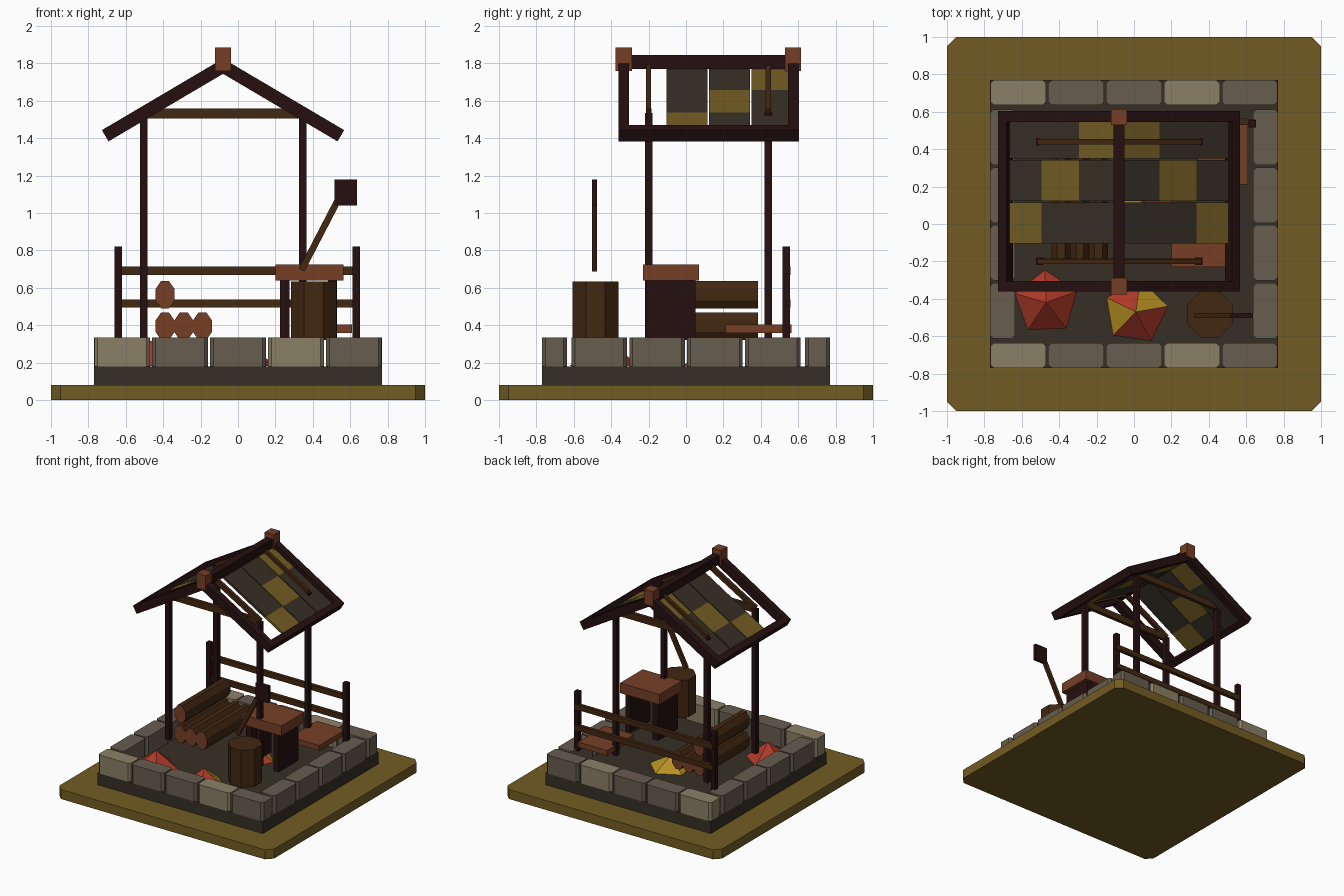
import bpy, bmesh, math
from mathutils import Matrix, Vector

if "Cube" in bpy.data.objects:
    bpy.data.objects.remove(bpy.data.objects["Cube"])

def mat(name, rgb):
    m = bpy.data.materials.new(name)
    lin = [((c / 255 + 0.055) / 1.055) ** 2.4 for c in rgb]
    m.diffuse_color = (*lin, 1)
    m.use_nodes = True
    m.node_tree.nodes["Principled BSDF"].inputs["Base Color"].default_value = m.diffuse_color
    return m

OLIVE = mat("olive", (114, 92, 35))
FLOOR = mat("dark_slate", (54, 47, 37))
STONE = mat("stone", (103, 93, 79))
PALE = mat("pale_stone", (139, 128, 103))
DARK = mat("dark_wood", (38, 16, 16))
BROWN = mat("brown_wood", (66, 39, 17))
RUST = mat("cut_wood", (118, 62, 38))
RED = mat("red_leaf", (175, 58, 40))
YELLOW = mat("yellow_leaf", (184, 144, 34))

def finish(name, bm, mats):
    bmesh.ops.recalc_face_normals(bm, faces=bm.faces)
    me = bpy.data.meshes.new(name)
    bm.to_mesh(me)
    bm.free()
    for m in mats:
        me.materials.append(m)
    ob = bpy.data.objects.new(name, me)
    bpy.context.collection.objects.link(ob)
    return ob

def box(name, x0, x1, y0, y1, z0, z1, m, chamfer=0):
    """Axis-aligned box; chamfer cuts the upright edges."""
    bm = bmesh.new()
    bmesh.ops.create_cube(bm, size=1)
    bmesh.ops.scale(bm, vec=(x1 - x0, y1 - y0, z1 - z0), verts=bm.verts)
    if chamfer:
        up = [e for e in bm.edges if abs(e.verts[0].co.z - e.verts[1].co.z) > 1e-4]
        bmesh.ops.bevel(bm, geom=up, offset=chamfer, segments=1, affect='EDGES')
    bmesh.ops.translate(bm, vec=((x0 + x1) / 2, (y0 + y1) / 2, (z0 + z1) / 2), verts=bm.verts)
    return finish(name, bm, [m])

def bar(name, p, q, y0, y1, thick, m):
    """Sloping bar between two (x, z) points, spanning y0..y1."""
    dx, dz = q[0] - p[0], q[1] - p[1]
    bm = bmesh.new()
    bmesh.ops.create_cube(bm, size=1)
    bmesh.ops.scale(bm, vec=(math.hypot(dx, dz), y1 - y0, thick), verts=bm.verts)
    M = Matrix.Translation(((p[0] + q[0]) / 2, (y0 + y1) / 2, (p[1] + q[1]) / 2)) \
        @ Matrix.Rotation(-math.atan2(dz, dx), 4, 'Y')
    bmesh.ops.transform(bm, matrix=M, verts=bm.verts)
    return finish(name, bm, [m])

# ground slab and plinth
box("ground_slab", -1, 1, -1, 1, 0, 0.08, OLIVE, 0.05)
box("plinth", -0.77, 0.77, -0.77, 0.77, 0.08, 0.18, FLOOR)

# ring of stone blocks
for s, side in ((-1, "front"), (1, "back")):
    for i in range(5):
        c = -0.619 + i * 0.3095
        y = s * 0.703
        box(f"{side}_block_{i}", c - 0.149, c + 0.149, y - 0.067, y + 0.067, 0.18, 0.335,
            PALE if i in (0, 3) else STONE, 0.018)
for s, side in ((-1, "left"), (1, "right")):
    for i in range(4):
        c = -0.4635 + i * 0.309
        x = s * 0.703
        box(f"{side}_block_{i}", x - 0.067, x + 0.067, c - 0.1485, c + 0.1485, 0.18, 0.335, STONE, 0.018)

# shelter frame
CX, G = -0.08, 0.32
for y, end in ((-0.2, "front"), (0.44, "back")):
    for s in (-1, 1):
        x = CX + s * 0.425
        box(f"{end}_post", x - 0.02, x + 0.02, y - 0.02, y + 0.02, G, 1.535, DARK)
        bar(f"{end}_inner_rafter", (CX, 1.785), (CX + s * 0.43, 1.54), y - 0.014, y + 0.014, 0.04, BROWN)
    box(f"{end}_tie_beam", CX - 0.425, CX + 0.425, y - 0.015, y + 0.015, 1.505, 1.56, BROWN)
SLOPE = 0.59
for s in (-1, 1):
    for y0, y1 in ((-0.36, -0.305), (0.545, 0.605)):
        bar("gable_rafter", (CX, 1.785), (CX + s * 0.63, 1.785 - 0.63 * SLOPE), y0, y1, 0.07, DARK)
    bar("eave_beam", (CX + s * 0.585, 1.785 - 0.585 * SLOPE), (CX + s * 0.63, 1.785 - 0.63 * SLOPE),
        -0.36, 0.605, 0.07, DARK)
box("ridge_beam", CX - 0.03, CX + 0.03, -0.36, 0.6, 1.77, 1.845, DARK)
for y in (-0.333, 0.573):
    box("ridge_cap", CX - 0.042, CX + 0.042, y - 0.043, y + 0.043, 1.76, 1.885, RUST)

# roof tiles: three rows of three on each slope, one olive tile on the diagonal
for s in (-1, 1):
    for r, (y0, y1) in enumerate(((-0.105, 0.115), (0.123, 0.342), (0.35, 0.55))):
        for c in range(3):
            d0, d1 = 0.01 + c * 0.2 , 0.01 + (c + 1) * 0.2
            bar("roof_tile", (CX + s * d0, 1.772 - d0 * SLOPE), (CX + s * d1, 1.772 - d1 * SLOPE),
                y0, y1, 0.02, OLIVE if c == 2 - r else FLOOR)

# back fence
for x in (-0.64, 0.633):
    box("fence_post", x - 0.02, x + 0.02, 0.517, 0.555, G, 0.82, DARK)
for z in (0.517, 0.692):
    box("fence_rail", -0.64, 0.65, 0.53, 0.56, z - 0.022, z + 0.022, BROWN)

# work table and low plank
box("table_top", 0.2, 0.565, -0.23, 0.07, 0.64, 0.725, RUST)
for x in (0.25, 0.505):
    box("table_leg", x - 0.025, x + 0.025, -0.215, 0.05, G, 0.64, DARK)
box("low_plank", 0.34, 0.61, 0.21, 0.565, 0.36, 0.405, RUST)

# chopping stump
bm = bmesh.new()
bmesh.ops.create_cone(bm, cap_ends=True, segments=8, radius1=0.133, radius2=0.133, depth=0.635 - G)
bmesh.ops.rotate(bm, matrix=Matrix.Rotation(math.pi / 8, 3, 'Z'), verts=bm.verts)
bmesh.ops.translate(bm, vec=(0.405, -0.485, (0.635 + G) / 2), verts=bm.verts)
finish("stump", bm, [BROWN])

# stacked logs with cut ends
for x, z in ((-0.39, 0.395), (-0.29, 0.395), (-0.19, 0.395), (-0.39, 0.563)):
    bm = bmesh.new()
    bmesh.ops.create_cone(bm, cap_ends=True, segments=8, radius1=1, radius2=1, depth=0.6)
    bmesh.ops.rotate(bm, matrix=Matrix.Rotation(math.pi / 8, 3, 'Z'), verts=bm.verts)
    bmesh.ops.scale(bm, vec=(0.055, 0.08, 1), verts=bm.verts)
    bmesh.ops.rotate(bm, matrix=Matrix.Rotation(math.pi / 2, 3, 'X'), verts=bm.verts)
    bmesh.ops.translate(bm, vec=(x, 0.085, z), verts=bm.verts)
    for f in bm.faces:
        f.material_index = 1 if len(f.verts) > 4 else 0
    finish("log", bm, [BROWN, RUST])

# axe
bar("axe_handle", (0.34, 0.695), (0.55, 1.1), -0.502, -0.477, 0.035, BROWN)
box("axe_head", 0.515, 0.635, -0.503, -0.475, 1.04, 1.18, DARK)

# leaf heaps: five-sided cones, some sides yellow
for x, y, top, turn, yellow in ((-0.47, -0.42, 0.32, 20, ()), (0.01, -0.47, 0.315, 10, (0, 2)),
                                (0.05, 0.13, 0.28, 10, (0, 1, 2))):
    bm = bmesh.new()
    ring = [bm.verts.new((x + 0.174 * math.cos(math.radians(turn + 72 * k)),
                          y + 0.174 * math.sin(math.radians(turn + 72 * k)), 0.181)) for k in range(5)]
    apex = bm.verts.new((x, y, top))
    for k in range(5):
        f = bm.faces.new((ring[k], ring[(k + 1) % 5], apex))
        f.material_index = 1 if k in yellow else 0
    bm.faces.new(ring[::-1])
    finish("leaf_heap", bm, [RED, YELLOW])
